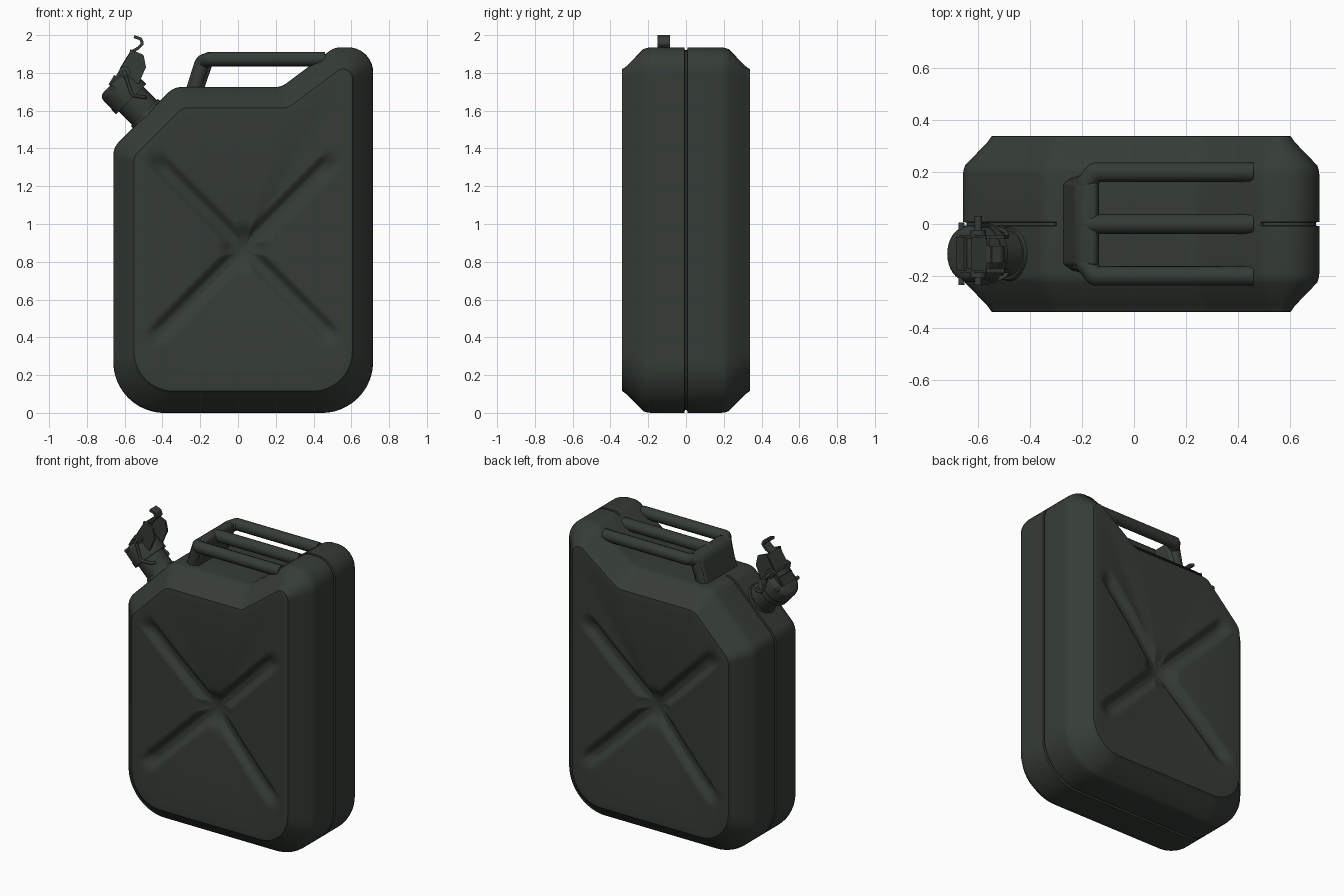
import bpy, bmesh, math
from mathutils import Vector as V

if "Cube" in bpy.data.objects:
    bpy.data.objects.remove(bpy.data.objects["Cube"])

mat = bpy.data.materials.new("dark olive paint")
mat.diffuse_color = (0.036, 0.045, 0.037, 1)
mat.use_nodes = True
mat.node_tree.nodes["Principled BSDF"].inputs["Base Color"].default_value = mat.diffuse_color


def finish(ob, angle=35):
    ob.data.materials.clear()
    ob.data.materials.append(mat)
    bpy.ops.object.select_all(action='DESELECT')
    ob.select_set(True)
    bpy.context.view_layer.objects.active = ob
    bpy.ops.object.shade_smooth_by_angle(angle=math.radians(angle))
    return ob


def from_bmesh(name, bm, angle=35):
    bmesh.ops.recalc_face_normals(bm, faces=bm.faces)
    me = bpy.data.meshes.new(name)
    bm.to_mesh(me)
    bm.free()
    ob = bpy.data.objects.new(name, me)
    bpy.context.collection.objects.link(ob)
    return finish(ob, angle)


def arc(prev, p, nxt, r, n):
    """Rounded corner at p with radius r."""
    d1, d2 = (prev - p).normalized(), (nxt - p).normalized()
    half = d1.angle(d2) / 2
    c = p + (d1 + d2).normalized() * r / math.sin(half)
    a, b = p + d1 * r / math.tan(half) - c, p + d2 * r / math.tan(half) - c
    return [c + a.lerp(b, i / n).normalized() * r for i in range(n + 1)]


def round_path(pts, r, n=6):
    pts = [V(p) for p in pts]
    out = [pts[0]]
    for i in range(1, len(pts) - 1):
        out += arc(pts[i - 1], pts[i], pts[i + 1], r, n)
    return out + [pts[-1]]


def tube(name, pts, r, corner):
    cu = bpy.data.curves.new(name, 'CURVE')
    cu.dimensions = '3D'
    cu.bevel_depth, cu.bevel_resolution, cu.use_fill_caps = r, 4, True
    path = round_path(pts, corner)
    sp = cu.splines.new('POLY')
    sp.points.add(len(path) - 1)
    for q, p in zip(sp.points, path):
        q.co = (*p, 1)
    ob = bpy.data.objects.new(name, cu)
    bpy.context.collection.objects.link(ob)
    bpy.ops.object.select_all(action='DESELECT')
    ob.select_set(True)
    bpy.context.view_layer.objects.active = ob
    bpy.ops.object.convert(target='MESH')
    return finish(bpy.context.object)


def cylinder(name, a, b, r, r2=None, bevel=0):
    a, b = V(a), V(b)
    d = b - a
    bm = bmesh.new()
    bmesh.ops.create_cone(bm, cap_ends=True, segments=32, radius1=r, radius2=r2 or r, depth=d.length)
    if bevel:
        rim = [e for e in bm.edges if all(v.co.z > 0 for v in e.verts)]
        bmesh.ops.bevel(bm, geom=rim, offset=bevel, segments=3, profile=0.5, affect='EDGES')
    bm.transform(d.to_track_quat('Z', 'Y').to_matrix().to_4x4())
    bmesh.ops.translate(bm, vec=(a + b) / 2, verts=bm.verts)
    return from_bmesh(name, bm)


def plate(name, outline, y0, y1):
    """Front-view outline extruded along y."""
    bm = bmesh.new()
    f = bm.faces.new([bm.verts.new((x, y0, z)) for x, z in outline])
    g = bmesh.ops.extrude_face_region(bm, geom=[f])['geom']
    bmesh.ops.translate(bm, vec=(0, y1 - y0, 0), verts=[v for v in g if isinstance(v, bmesh.types.BMVert)])
    return from_bmesh(name, bm)


def strip(name, pts, t, y0, y1, corner=0.02):
    """Bent sheet following a front-view path."""
    path = round_path([(x, 0, z) for x, z in pts], corner)
    left, right = [], []
    for i, p in enumerate(path):
        d = (path[min(i + 1, len(path) - 1)] - path[max(i - 1, 0)]).normalized()
        n = V((-d.z, 0, d.x)) * t / 2
        left.append(((p + n).x, (p + n).z))
        right.append(((p - n).x, (p - n).z))
    return plate(name, left + right[::-1], y0, y1)


# --- can body: matching outer and inner outlines, (x, z, radius) ---
outer = [(-.66, 0, .27), (.715, 0, .27), (.715, 1.935, .13), (.51, 1.935, .1),
         (.23, 1.725, .1), (-.34, 1.725, .1), (-.66, 1.405, .1)]
inner = [(-.55, .115, .21), (.605, .115, .21), (.605, 1.82, .05), (.54, 1.82, .04),
         (.267, 1.615, .08), (-.295, 1.615, .08), (-.55, 1.36, .08)]


def outline(corners, counts):
    n = len(corners)
    P = [V((x, 0, z)) for x, z, r in corners]
    arcs = [arc(P[i - 1], P[i], P[(i + 1) % n], corners[i][2], 14 if i < 2 else 8) for i in range(n)]
    pts = []
    for i in range(n):
        a, b = arcs[i][-1], arcs[(i + 1) % n][0]
        pts += arcs[i] + [a.lerp(b, k / counts[i]) for k in range(1, counts[i])]
    return pts


counts = [32, 72, 2, 14, 24, 16, 50]
out_pts, in_pts = outline(outer, counts), outline(inner, counts)
centre = V((.03, 0, .87))


def smooth(a, b, x):
    t = min(max((x - a) / (b - a), 0), 1)
    return t * t * (3 - 2 * t)


def dent(p, s):
    """Panels sink towards the middle, with a pressed X on top."""
    dx, dz = abs(p.x - centre.x), abs(p.z - centre.z)
    r = math.hypot(dx, dz)
    groove = 1 - smooth(.012, .065, abs(dx - dz) / math.sqrt(2))
    groove = max(groove, 1 - smooth(.05, .14, r)) * (1 - smooth(.6, .71, r))
    return .06 * (1 - s) ** 1.8 + .032 * groove


def seam(p):
    """The seam groove is closed under the handles."""
    return 0 if p.z > 1.71 and -.3 < p.x < .49 else .13


bm = bmesh.new()
rings = []
# seam groove, side wall and soft bevel: (half depth, blend towards inner outline)
for y, t in [(0, None), (.006, None), (.008, 0), (.185, 0), (.205, .02), (.226, .08),
             (.315, .86), (.328, .945)]:
    rings.append([bm.verts.new((p.x, -y, p.z)) for p in
                  (a.lerp(b, seam(a) if t is None else t) for a, b in zip(out_pts, in_pts))])
# pressed face
N = 34
for k in range(N):
    s = 1 - k / N
    ring = []
    for q in in_pts:
        p = centre.lerp(q, s)
        ring.append(bm.verts.new((p.x, -.338 - (.002 if k else 0) + dent(p, s), p.z)))
    rings.append(ring)
mid = bm.verts.new((centre.x, -.34 + dent(centre, 0), centre.z))
M = len(out_pts)
for i in range(M):
    j = (i + 1) % M
    for a, b in zip(rings, rings[1:]):
        bm.faces.new((a[i], a[j], b[j], b[i]))
    bm.faces.new((rings[-1][i], rings[-1][j], mid))
body = from_bmesh("can_body", bm, 45)
mir = body.modifiers.new("mirror", 'MIRROR')
mir.use_axis = (False, True, False)

# --- three carrying handles and the wall joining their feet ---
for name, y, foot in (("front", -.2, -.14), ("middle", 0, 0), ("back", .2, .14)):
    tube("handle_" + name, [(-.235, foot, 1.69), (-.185, foot * 1.1, 1.86), (-.15, y, 1.873), (.46, y, 1.873)], .038, .012)
wall = plate("handle_foot", [(-.28, 1.7), (-.225, 1.875), (-.19, 1.9), (-.14, 1.9), (-.135, 1.845), (-.185, 1.7)], -.165, .165)
bev = wall.modifiers.new("soft_edges", 'BEVEL')
bev.width, bev.segments = .018, 3

# --- pouring neck and cap, tilted 45 degrees ---
Y = -.115
axis = V((-1, 0, 1)).normalized()
base = V((-.485, Y, 1.58))
at = lambda t: base + axis * t
cylinder("neck_collar", at(-.03), at(.015), .11, .1)
cylinder("neck", at(-.03), at(.14), .092)
cylinder("cap_rim", at(.115), at(.15), .113)
cylinder("cap", at(.14), at(.243), .11, .108, .03)

# --- locking lever: side plates, top plate, curled thumb tab ---
side = [(-.68, 1.73), (-.575, 1.9), (-.57, 1.925), (-.5, 1.895), (-.487, 1.83), (-.505, 1.79),
        (-.525, 1.74), (-.53, 1.68), (-.56, 1.66), (-.6, 1.73)]
for name, y in (("front", -.18), ("back", -.05)):
    plate("lever_side_" + name, side, y - .008, y + .008)
strip("lever_top", [(-.62, 1.82), (-.59, 1.87), (-.56, 1.915)], .014, -.18, -.05)
strip("lever_foot", [(-.68, 1.735), (-.67, 1.75), (-.65, 1.785)], .014, -.18, -.05)
strip("lever_tab", [(-.565, 1.91), (-.53, 1.93), (-.505, 1.955), (-.515, 1.98), (-.55, 1.992)], .016, -.15, -.085, .012)
cylinder("lever_pivot", (-.6, -.235, 1.8), (-.6, .03, 1.8), .014)
for name, y in (("front", -.195), ("back", -.035)):
    cylinder("pivot_boss_" + name, (-.6, y - .012, 1.805), (-.6, y + .012, 1.805), .03)
tube("locking_wire", [(-.6, -.225, 1.8), (-.56, -.225, 1.68), (-.49, -.2, 1.67), (-.49, -.03, 1.67),
                      (-.56, -.005, 1.68), (-.6, -.005, 1.8)], .009, .025)
cylinder("hinge_pin", (-.665, -.235, 1.72), (-.665, .005, 1.72), .012)
